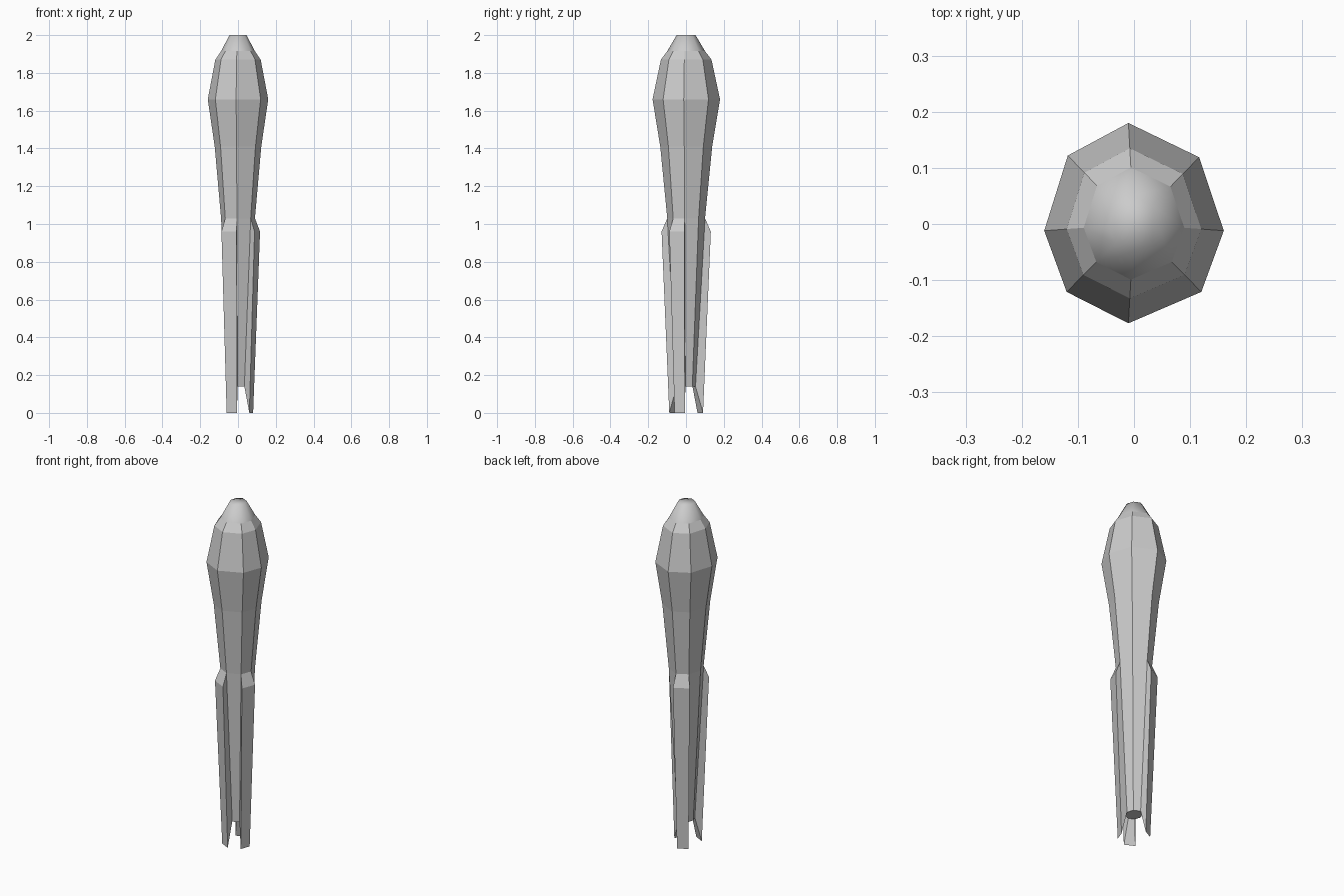
import bpy, bmesh

if "Cube" in bpy.data.objects:
    bpy.data.objects.remove(bpy.data.objects["Cube"])

# Slightly irregular octagon shared by every ring (widest section of the hull)
OCT = [(0.16, -0.012), (0.116, 0.119), (-0.01, 0.18), (-0.118, 0.122),
       (-0.16, -0.012), (-0.12, -0.121), (-0.01, -0.177), (0.12, -0.121)]


def finish(name, bm, smooth_above=None):
    bmesh.ops.recalc_face_normals(bm, faces=bm.faces)
    for f in bm.faces:
        f.smooth = smooth_above is not None and min(v.co.z for v in f.verts) > smooth_above
    mesh = bpy.data.meshes.new(name)
    bm.to_mesh(mesh)
    bm.free()
    obj = bpy.data.objects.new(name, mesh)
    bpy.context.collection.objects.link(obj)
    return obj


def point(i, scale, z):
    x, y = OCT[i % 8]
    return (x * scale, y * scale, z)


def hull(name, profile):
    bm = bmesh.new()
    rings = [[bm.verts.new(point(i, s, z)) for i in range(8)] for s, z in profile]
    for a, b in zip(rings, rings[1:]):
        for i in range(8):
            j = (i + 1) % 8
            bm.faces.new((a[i], a[j], b[j], b[i]))
    bm.faces.new(rings[0])
    bm.faces.new(rings[-1])
    return finish(name, bm, smooth_above=1.9)


def fin(name, side):
    # inner top, outer shoulder, knife-edge tip, inner bottom
    profile = [(0.56, 1.03), (0.73, 0.96), (0.5, 0.0), (0.28, 0.14)]
    bm = bmesh.new()
    a = [bm.verts.new(point(side, s, z)) for s, z in profile]
    b = [bm.verts.new(point(side + 1, s, z)) for s, z in profile]
    bm.faces.new(a)
    bm.faces.new(b)
    for i in range(4):
        j = (i + 1) % 4
        if i != 3:  # inner side lies on the hull
            bm.faces.new((a[i], a[j], b[j], b[i]))
    return finish(name, bm)


# Rocket hull with rounded nose
hull("rocket_hull", [(0.28, 0.14), (0.56, 1.03), (0.77, 1.41), (1.0, 1.66),
                     (0.75, 1.87), (0.56, 1.915), (0.28, 2.0)])

# Three fins, each grown from one side of the octagon
for fin_name, side in (("fin_back", 2), ("fin_front", 5), ("fin_right", 7)):
    fin(fin_name, side)
